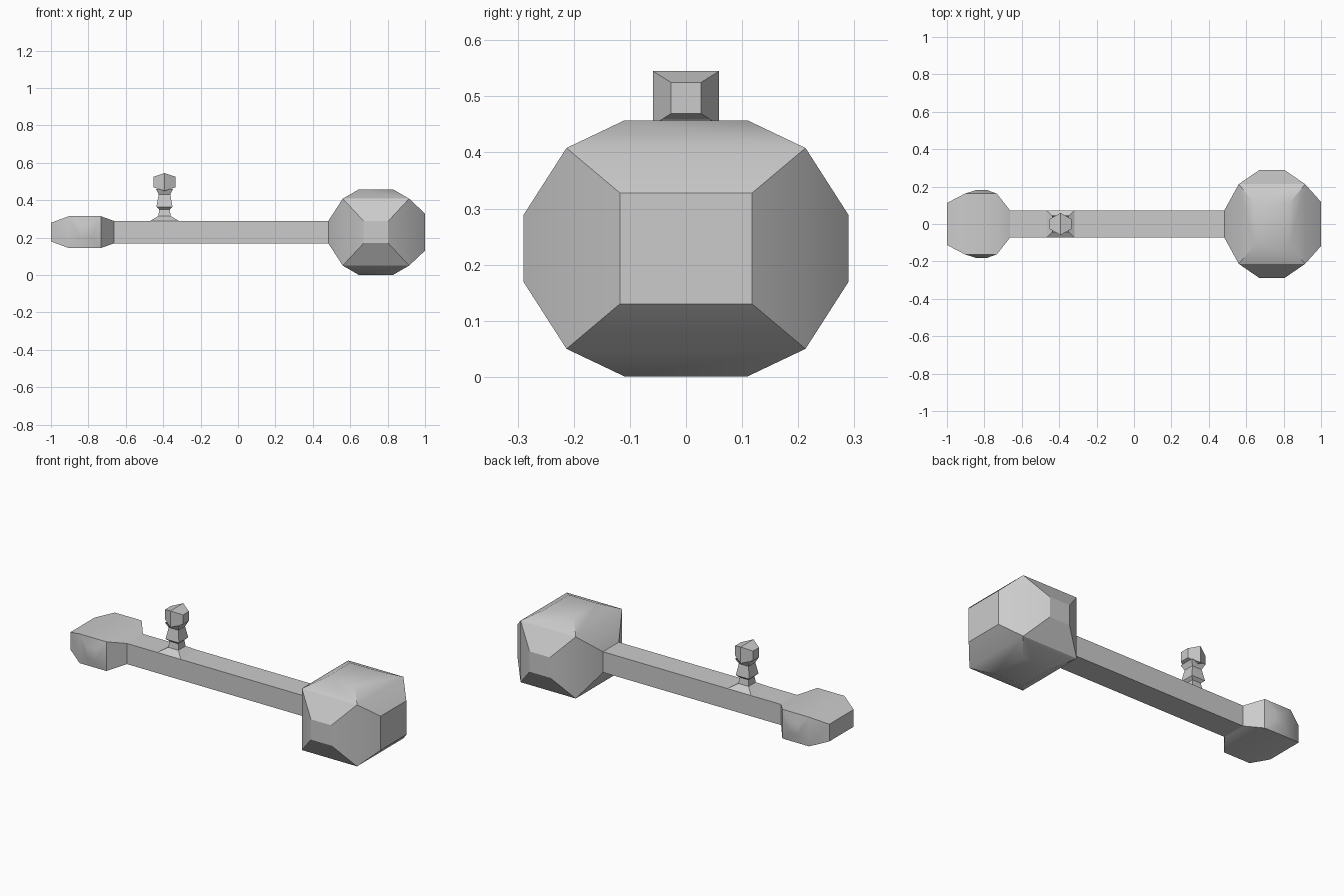
import bpy, bmesh
from math import radians

if "Cube" in bpy.data.objects:
    bpy.data.objects.remove(bpy.data.objects["Cube"])

MID = 0.229      # height of the bar axis
BAR_Y, BAR_Z = 0.073, 0.06
BAR_L, BAR_R = -0.663, 0.483
KX = -0.393      # knob position


def finish(name, bm, smooth=True):
    bmesh.ops.recalc_face_normals(bm, faces=bm.faces)
    mesh = bpy.data.meshes.new(name)
    bm.to_mesh(mesh)
    bm.free()
    obj = bpy.data.objects.new(name, mesh)
    bpy.context.collection.objects.link(obj)
    if smooth:
        bpy.ops.object.select_all(action='DESELECT')
        obj.select_set(True)
        bpy.context.view_layer.objects.active = obj
        bpy.ops.object.shade_smooth_by_angle(angle=radians(31))
    return obj


def box_points(x0, x1, hy, hz, z=MID):
    return [(x, sy * hy, z + sz * hz) for x in (x0, x1)
            for sy in (-1, 1) for sz in (-1, 1)]


def hull(name, points, open_x=None, smooth=True):
    bm = bmesh.new()
    for p in sorted(set(points)):
        bm.verts.new(p)
    bmesh.ops.convex_hull(bm, input=bm.verts)
    bmesh.ops.dissolve_limit(bm, angle_limit=radians(1),
                             verts=bm.verts, edges=bm.edges)
    # leave the face open where the bar joins
    if open_x is not None:
        caps = [f for f in bm.faces
                if all(abs(v.co.x - open_x) < 1e-4 for v in f.verts)]
        bmesh.ops.delete(bm, geom=caps, context='FACES_ONLY')
    return finish(name, bm, smooth)


def section(x, hy, hz):
    return box_points(x, x, hy, hz)


# large end: bevelled block with a raised panel on every side
hull("large_head",
     box_points(0.56, 0.915, 0.213, 0.179)
     + box_points(0.645, 0.83, 0.11, 0.228)
     + box_points(0.672, 0.803, 0.29, 0.059)
     + section(1.0, 0.118, 0.099)
     + section(BAR_R, BAR_Y, BAR_Z), BAR_R)

# small end: flat top and bottom, raised sides
hull("small_head",
     box_points(-0.905, -0.733, 0.162, 0.085)
     + box_points(-0.845, -0.785, 0.181, 0.03)
     + section(-1.0, 0.112, 0.05)
     + section(BAR_L, BAR_Y, BAR_Z), BAR_L)


def loft(name, rings, caps=False):
    bm = bmesh.new()
    loops = [[bm.verts.new(p) for p in ring] for ring in rings]
    for a, b in zip(loops, loops[1:]):
        for i in range(4):
            j = (i + 1) % 4
            bm.faces.new((a[i], a[j], b[j], b[i]))
    if caps:
        bm.faces.new(loops[0])
        bm.faces.new(loops[-1])
    return finish(name, bm, False)


CORNERS = ((-1, -1), (1, -1), (1, 1), (-1, 1))

# bar between the two ends
loft("bar", [[(x, a * BAR_Y, MID + b * BAR_Z) for a, b in CORNERS]
             for x in (BAR_L, BAR_R)])

# stepped square stem of the knob: (height, half width)
STEM = ((0.289, 0.076), (0.315, 0.033), (0.35, 0.028),
        (0.364, 0.043), (0.43, 0.031), (0.46, 0.045))
loft("knob_stem", [[(KX + a * h, b * min(h, BAR_Y), z) for a, b in CORNERS]
                   for z, h in STEM])

# knob head, hexagonal in front and top view
hull("knob_head",
     box_points(KX - 0.058, KX + 0.058, 0.027, 0.028, 0.497)
     + box_points(KX, KX, 0.059, 0.048, 0.497), smooth=False)
